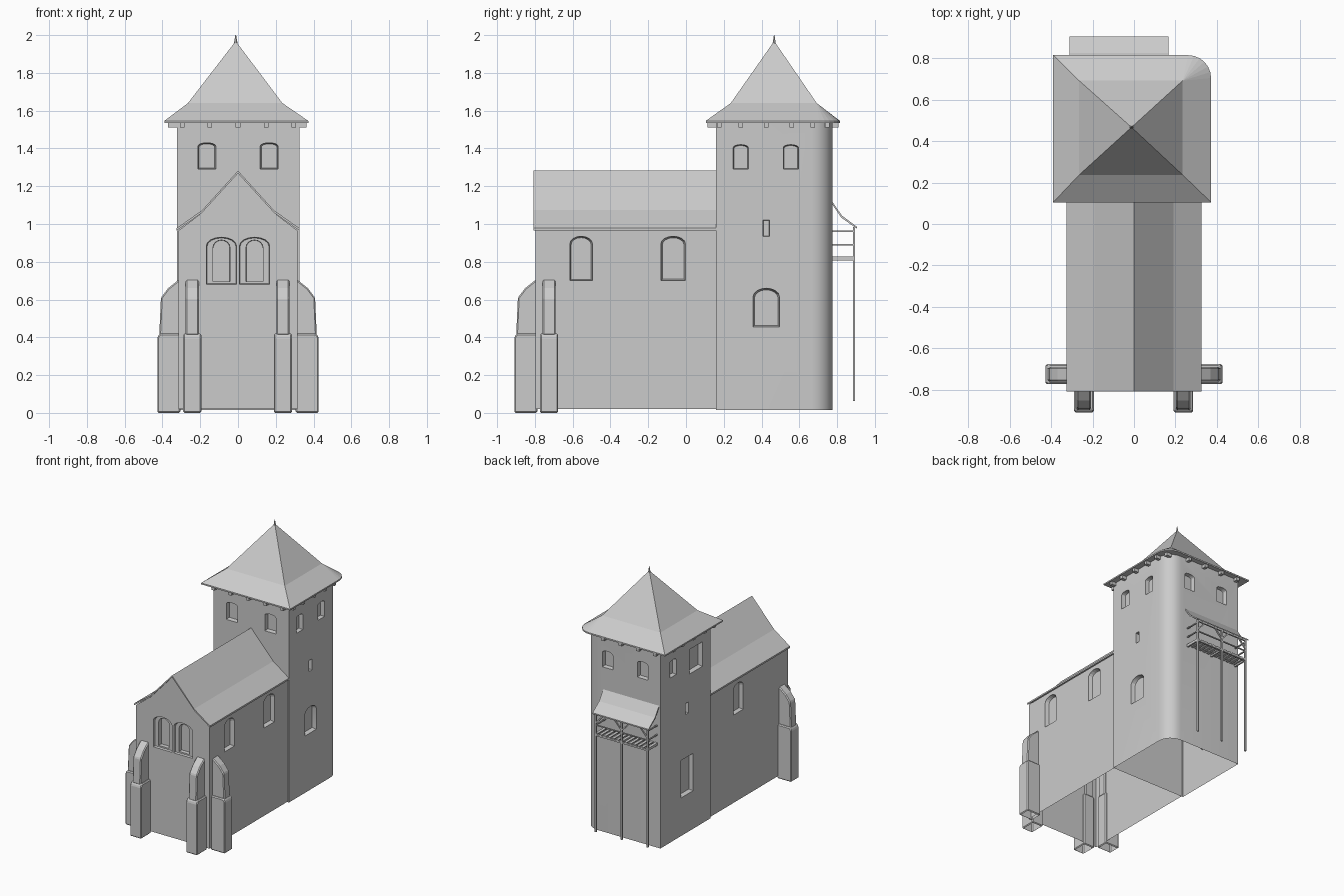
import bpy, bmesh
from math import sin, cos, pi

if "Cube" in bpy.data.objects:
    bpy.data.objects.remove(bpy.data.objects["Cube"])


def loft(name, rings, smooth=False, caps=True):
    """Skin equal-length rings of points and close both ends."""
    bm = bmesh.new()
    vs = [[bm.verts.new(p) for p in r] for r in rings]
    n = len(rings[0])
    for a, b in zip(vs, vs[1:]):
        for i in range(n):
            j = (i + 1) % n
            bm.faces.new((a[i], a[j], b[j], b[i]))
    if caps:
        bm.faces.new(vs[0])
        bm.faces.new(vs[-1])
    bmesh.ops.remove_doubles(bm, verts=bm.verts, dist=1e-4)
    bmesh.ops.recalc_face_normals(bm, faces=bm.faces)
    me = bpy.data.meshes.new(name)
    bm.to_mesh(me)
    bm.free()
    ob = bpy.data.objects.new(name, me)
    bpy.context.collection.objects.link(ob)
    if smooth:
        activate(ob)
        bpy.ops.object.shade_smooth_by_angle(angle=0.5)
    return ob


def activate(ob):
    bpy.ops.object.select_all(action='DESELECT')
    ob.select_set(True)
    bpy.context.view_layer.objects.active = ob


def box(name, x0, x1, y0, y1, z0, z1):
    base = [(x0, y0), (x1, y0), (x1, y1), (x0, y1)]
    return loft(name, [[(x, y, z) for x, y in base] for z in (z0, z1)])


def place(side, u, d, z):
    """u along the wall, d outward distance from the origin."""
    return {'front': (u, -d, z), 'back': (u, d, z),
            'right': (d, u, z), 'left': (-d, u, z)}[side]


def drop_faces(ob, test):
    bm = bmesh.new()
    bm.from_mesh(ob.data)
    bmesh.ops.delete(bm, geom=[f for f in bm.faces if test(f)], context='FACES')
    bm.to_mesh(ob.data)
    bm.free()


def window(wall, side, d, u, w, z0, z1, rise, depth=0.03, taper=0.88):
    """Cut a splayed, arched recess into a wall."""
    pts = [(-w / 2, z0), (w / 2, z0)]
    if rise:
        n = 8
        pts += [(w / 2 * cos(pi * i / n), z1 - rise + rise * sin(pi * i / n))
                for i in range(n + 1)]
    else:
        pts += [(w / 2, z1), (-w / 2, z1)]
    zc, inset = (z0 + z1) / 2, w * (1 - taper)
    kz = 1 - inset / (z1 - z0)
    outer = [place(side, u + a, d + 0.01, z) for a, z in pts]
    mid = [place(side, u + a, d - 0.004, z) for a, z in pts]
    inner = [place(side, u + a * taper, d - depth, zc + (z - zc) * kz) for a, z in pts]
    cut = loft('cutter', [outer, mid, inner])
    m = wall.modifiers.new('cut', 'BOOLEAN')
    m.object, m.operation, m.solver = cut, 'DIFFERENCE', 'EXACT'
    activate(wall)
    bpy.ops.object.modifier_apply(modifier=m.name)
    bpy.data.objects.remove(cut)


def corner_ring(x0, x1, y0, y1, r, z, n=6):
    """Rectangle with only the back right corner rounded."""
    arc = [(x1 - r + r * cos(pi / 2 * i / n), y1 - r + r * sin(pi / 2 * i / n))
           for i in range(n + 1)]
    return [(x, y, z) for x, y in [(x0, y0), (x1, y0)] + arc + [(x0, y1)]]


# nave walls with gable
half = [(0.315, 0.02), (0.315, 0.965), (0.19, 1.06), (0, 1.268)]
prof = half + [(-x, z) for x, z in half[-2::-1]]
nave = loft('nave_walls', [[(x, y, z) for x, z in prof] for y in (-0.797, 0.165)])
for x in (-0.0875, 0.0875):
    window(nave, 'front', 0.797, x, 0.16, 0.68, 0.93, 0.045, 0.015, 0.95)
    window(nave, 'front', 0.782, x, 0.09, 0.695, 0.915, 0.04, 0.03, 0.97)
window(nave, 'right', 0.315, -0.555, 0.12, 0.70, 0.935, 0.04)
window(nave, 'right', 0.315, -0.068, 0.13, 0.70, 0.935, 0.04)
window(nave, 'left', 0.315, -0.19, 0.12, 0.70, 0.93, 0.04)
drop_faces(nave, lambda f: f.calc_center_median().z < 0.021
           or f.calc_center_median().y > 0.164)

# nave roof
top = [(0.325, 0.978), (0.19, 1.073), (0, 1.282)]
low = [(0.325, 0.965), (0.19, 1.06), (0, 1.268)]
shell = top + [(-x, z) for x, z in top[1::-1]] + [(-x, z) for x, z in low] \
    + low[1::-1]
loft('nave_roof', [[(x, y, z) for x, z in shell] for y in (-0.808, 0.16)])

# tower walls
tower = loft('tower_walls', [corner_ring(-0.323, 0.325, 0.16, 0.775, 0.11, z)
                             for z in (0.015, 1.54)])
for x in (-0.165, 0.165):
    window(tower, 'front', -0.16, x, 0.095, 1.29, 1.43, 0.018)
for x in (-0.17, 0.13):
    window(tower, 'back', 0.775, x, 0.09, 1.29, 1.42, 0.018)
for y in (0.29, 0.555):
    window(tower, 'right', 0.325, y, 0.08, 1.29, 1.42, 0.015)
window(tower, 'right', 0.325, 0.425, 0.14, 0.455, 0.66, 0.045)
window(tower, 'right', 0.325, 0.425, 0.035, 0.935, 1.02, 0)
window(tower, 'left', 0.323, 0.45, 0.15, 0.31, 0.60, 0)
window(tower, 'left', 0.323, 0.45, 0.035, 0.935, 1.02, 0)
window(tower, 'left', 0.323, 0.62, 0.08, 1.29, 1.42, 0.015)
window(tower, 'left', 0.323, 0.34, 0.16, 1.23, 1.42, 0)
drop_faces(tower, lambda f: f.calc_center_median().z < 0.016
           or f.calc_center_median().z > 1.539)
activate(tower)
bpy.ops.object.shade_smooth_by_angle(angle=0.4)

# tower roof with flared eaves, and finial
eave = (-0.39, 0.372, 0.105, 0.815, 0.11)
loft('tower_roof', [corner_ring(*eave, 1.535), corner_ring(*eave, 1.546),
                    corner_ring(-0.265, 0.235, 0.237, 0.692, 0, 1.64),
                    corner_ring(-0.012, -0.012, 0.467, 0.467, 0, 1.968)])
loft('finial', [[(-0.012 + r * cos(a * pi / 3), 0.467 + r * sin(a * pi / 3), z)
                 for a in range(6)]
                for r, z in ((0.012, 1.945), (0.007, 1.97), (0.002, 2.0))])

# rafter ends under the eaves
for x in (-0.295, -0.15, 0, 0.15, 0.295):
    box('rafter_end_front', x - 0.012, x + 0.012, 0.115, 0.17, 1.51, 1.537)
    if x < 0.29:
        box('rafter_end_back', x - 0.012, x + 0.012, 0.765, 0.808, 1.51, 1.537)
for y in (0.175, 0.29, 0.425, 0.56, 0.67):
    box('rafter_end_right', 0.315, 0.362, y - 0.012, y + 0.012, 1.51, 1.537)
    box('rafter_end_left', -0.37, -0.315, y - 0.012, y + 0.012, 1.51, 1.537)
box('rafter_end_corner', 0.285, 0.33, 0.735, 0.76, 1.51, 1.537)

# buttresses: wide foot, narrower weathered shaft
foot = [(-0.01, 0), (0.112, 0), (0.112, 0.40), (0.10, 0.42), (-0.01, 0.42)]
shaft = [(-0.01, 0.41), (0.102, 0.41), (0.093, 0.61), (0.055, 0.66),
         (0.005, 0.70), (-0.01, 0.71)]
for side, u, d in (('front', -0.242, 0.797), ('front', 0.238, 0.797),
                   ('left', -0.725, 0.315), ('right', -0.725, 0.315)):
    for name, p, h in (('foot', foot, 0.048), ('shaft', shaft, 0.035)):
        ob = loft('buttress_' + name, [[place(side, u + s * h, d + a, z) for a, z in p]
                                       for s in (-1, 1)])
        bev = ob.modifiers.new('bevel', 'BEVEL')
        bev.width, bev.segments = 0.007, 1
        activate(ob)
        bpy.ops.object.modifier_apply(modifier='bevel')
        drop_faces(ob, lambda f: f.normal.z < -0.9)

# gallery on the back of the tower
X0, X1 = -0.30, 0.155
slope = [(0.77, 1.125), (0.825, 1.045), (0.905, 0.985),
         (0.905, 0.975), (0.822, 1.034), (0.77, 1.11)]
loft('gallery_roof', [[(x, y, z) for y, z in slope] for x in (X0 - 0.012, X1 + 0.012)])
for i in range(13):
    x = X0 + (X1 - X0 - 0.022) * i / 12
    box('gallery_plank', x, x + 0.022, 0.77, 0.895, 0.82, 0.828)
box('gallery_beam', X0, X1, 0.882, 0.896, 0.808, 0.82)
for i in range(3):
    x = X0 + 0.006 + (X1 - X0 - 0.012) * i / 2
    box('gallery_post', x - 0.006, x + 0.006, 0.884, 0.896, 0.062, 0.985)
    box('gallery_joist', x - 0.006, x + 0.006, 0.77, 0.884, 0.808, 0.82)
    for s in (-1, 1):
        if X0 < x + s * 0.06 < X1:
            quad = [(x, 0.90), (x + s * 0.06, 0.965), (x + s * 0.06, 0.978), (x, 0.915)]
            loft('gallery_brace', [[(a, y, z) for a, z in quad] for y in (0.885, 0.895)])
box('gallery_plate', X0, X1, 0.884, 0.896, 0.97, 0.982)
for z in (0.89,):
    box('gallery_rail', X0, X1, 0.886, 0.894, z - 0.004, z + 0.004)
for x in (X0, X1 - 0.01):
    for z in (0.89, 0.962):
        box('gallery_end_rail', x, x + 0.01, 0.77, 0.89, z - 0.004, z + 0.004)
